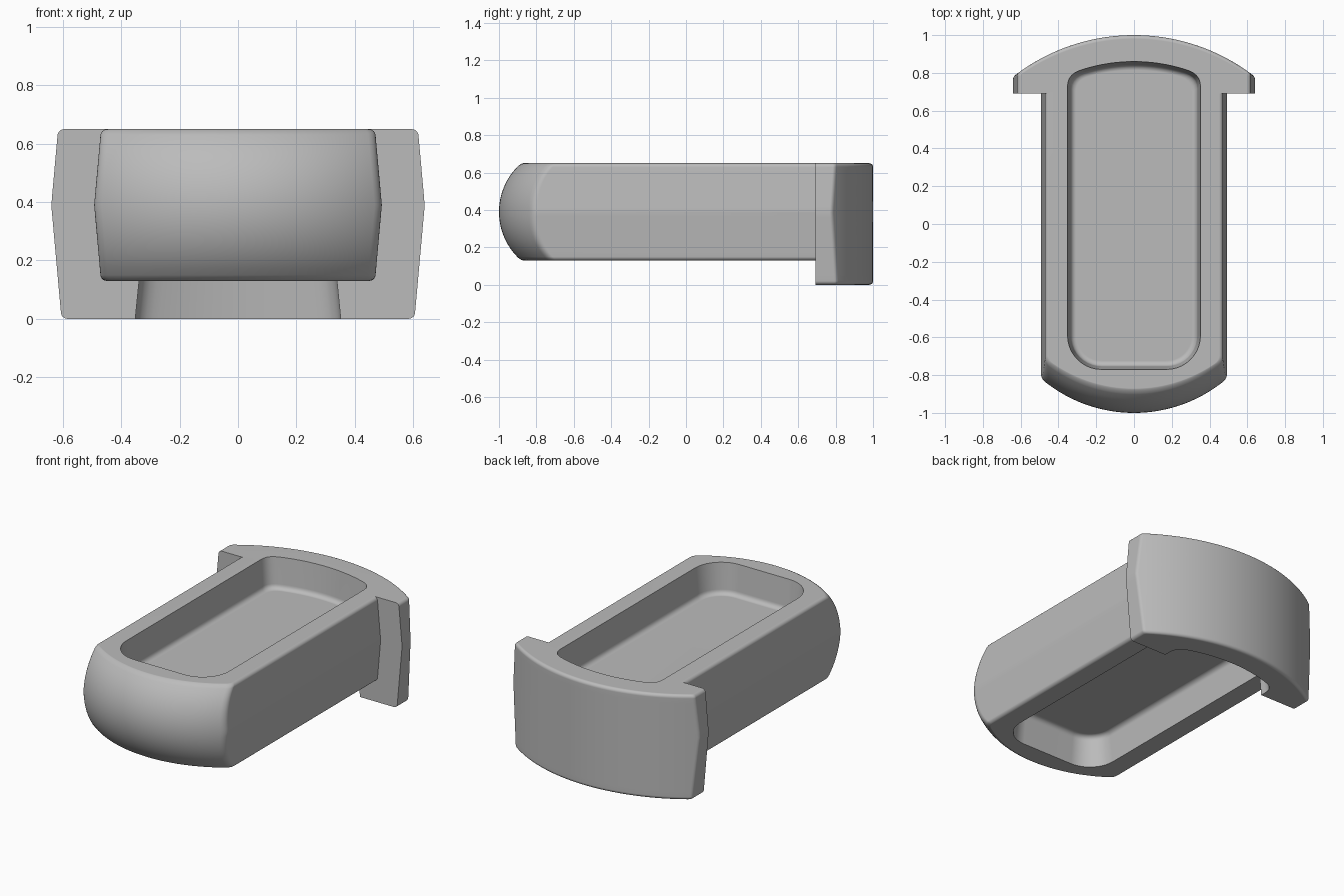
import bpy, bmesh, math

cube = bpy.data.objects.get("Cube")
if cube:
    bpy.data.objects.remove(cube, do_unlink=True)

TOP, MID, UNDER = 0.65, 0.39, 0.13
DRAFT = 0.09

grey = bpy.data.materials.new("plain grey")
grey.use_nodes = True
grey.diffuse_color = (0.5, 0.5, 0.5, 1)
grey.node_tree.nodes["Principled BSDF"].inputs["Base Color"].default_value = (0.5, 0.5, 0.5, 1)


def loft(name, rings):
    """Skin a stack of equal (x, y, z) rings and cap both ends."""
    bm = bmesh.new()
    loops = [[bm.verts.new(p) for p in ring] for ring in rings]
    for a, b in zip(loops, loops[1:]):
        for i in range(len(a)):
            j = (i + 1) % len(a)
            bm.faces.new((a[i], a[j], b[j], b[i]))
    bm.faces.new(loops[0])
    bm.faces.new(loops[-1])
    bmesh.ops.recalc_face_normals(bm, faces=bm.faces)
    mesh = bpy.data.meshes.new(name)
    bm.to_mesh(mesh)
    bm.free()
    mesh.materials.append(grey)
    obj = bpy.data.objects.new(name, mesh)
    bpy.context.collection.objects.link(obj)
    return obj


def sag(x, radius):
    return radius - math.sqrt(radius * radius - x * x)


def blend(a, c, b, n=5):
    """Soft corner from a to b, pulled towards c."""
    ts = [i / n for i in range(n + 1)]
    return [tuple((1 - t) ** 2 * a[k] + 2 * t * (1 - t) * c[k] + t * t * b[k] for k in (0, 1))
            for t in ts]


def bow(w, r, y, n=28):
    """Curved end from x=-w to x=w with softened corners; y(x) is the curve."""
    e = w - r
    left = blend((-w, y(w) + r * bow_side(y, w)), (-w, y(w)), (-e, y(e)))
    xs = [-e + 2 * e * i / n for i in range(1, n)]
    return left + [(x, y(x)) for x in xs] + [(-p[0], p[1]) for p in reversed(left)]


def bow_side(y, w):
    return 1 if y(w) > y(0) else -1


def levels(low, high, r, n):
    """Heights with the inset of a rounded rim at both ends."""
    arc = [math.radians(90 * i / 5) for i in range(6)]
    rim = [(r - r * math.sin(a), r - r * math.cos(a)) for a in arc]
    mids = [(low + r + (high - low - 2 * r) * i / n, 0) for i in range(1, n)]
    return ([(low + h, d) for h, d in reversed(rim)] + mids
            + [(high - h, d) for h, d in rim])


# Main body: drafted sides, nose bowed in plan and in profile
rings = []
for z, d in levels(UNDER, TOP, 0.02, 20):
    w = 0.493 - DRAFT * abs(z - MID) - d
    nose = -1 + sag(z - MID, 0.345) + d * 0.6
    ring = bow(w, 0.025, lambda x: nose + sag(x, 0.757))
    rings.append([(x, y, z) for x, y in ring + [(w, 0.75), (-w, 0.75)]])
body = loft("body", rings)

# Back flange: curved plate, taller and wider than the body
rings = []
for z, d in levels(0, TOP, 0.02, 20):
    w = 0.64 - DRAFT * abs(z - MID) - d
    ring = bow(w, 0.012, lambda x: 1 - d - sag(x, 1.04), 40)
    rings.append([(x, y, z) for x, y in ring + [(w, 0.692), (-w, 0.692)]])
flange = loft("back_flange", rings)


def pocket(name, rim, direction, depth):
    """Tapered tray cutter with a rounded floor edge."""
    r = 0.03
    steps = [(-0.05, -0.005), (0, 0), (depth - r, 0.1 * (depth - r))]
    for i in range(1, 6):
        a = math.radians(18 * i)
        steps.append((depth - r + r * math.sin(a), 0.1 * (depth - r) + r * (1 - math.cos(a))))
    rings = []
    for h, d in steps:
        w, c = 0.352 - d, 0.18 - d
        front = [(w - c + c * math.cos(a), -0.77 + d + c - c * math.sin(a))
                 for a in (math.radians(9 * i) for i in range(11))]
        back = bow(w, 0.06, lambda x: 0.86 - d - sag(x, 0.9), 24)
        outline = back + front + [(-x, y) for x, y in reversed(front)]
        rings.append([(x, y, rim + direction * h) for x, y in outline])
    cutter = loft(name, rings)
    cutter.hide_render = True
    return cutter


upper = pocket("upper_pocket_cutter", TOP, -1, 0.19)
lower = pocket("lower_pocket_cutter", 0, 1, UNDER + 0.19)

# Join the flange and cut both trays
for other, mode in ((flange, 'UNION'), (upper, 'DIFFERENCE'), (lower, 'DIFFERENCE')):
    mod = body.modifiers.new(other.name, 'BOOLEAN')
    mod.operation, mod.object, mod.solver = mode, other, 'EXACT'

bpy.context.view_layer.update()
shell = bpy.data.meshes.new_from_object(
    body.evaluated_get(bpy.context.evaluated_depsgraph_get()))
body.modifiers.clear()
body.data = shell
body.name = "tray_body"
for helper in (flange, upper, lower):
    bpy.data.objects.remove(helper, do_unlink=True)

bpy.ops.object.select_all(action='DESELECT')
body.select_set(True)
bpy.context.view_layer.objects.active = body
bpy.ops.object.shade_smooth_by_angle(angle=math.radians(30))
normals = body.modifiers.new("clean_normals", 'WEIGHTED_NORMAL')
normals.keep_sharp = True
